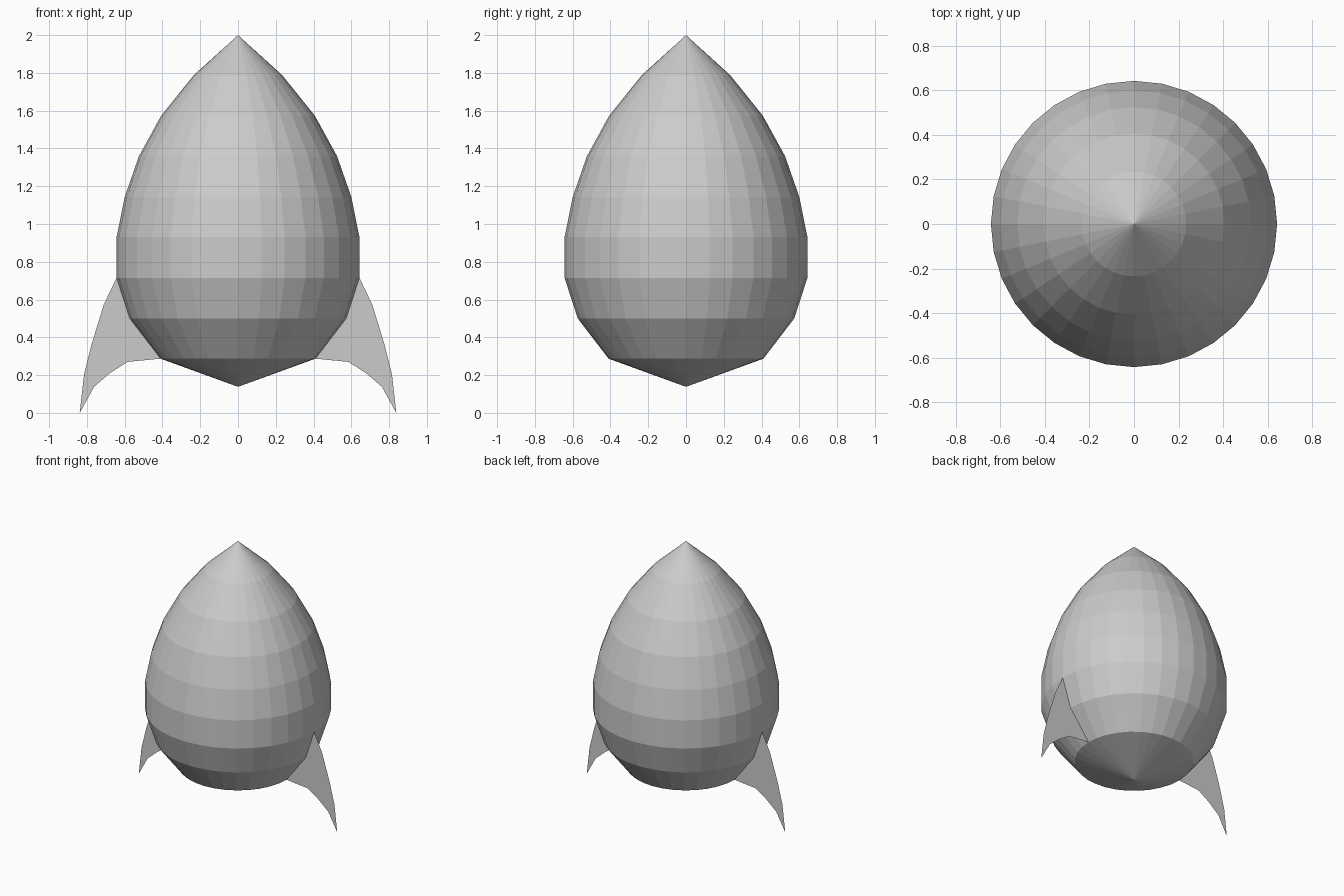
import bpy
import bmesh
import math
from mathutils import Vector

cube = bpy.data.objects.get("Cube")
if cube:
    bpy.data.objects.remove(cube, do_unlink=True)


def make_material(name, colour):
    mat = bpy.data.materials.new(name)
    mat.use_nodes = True
    mat.diffuse_color = colour
    mat.node_tree.nodes["Principled BSDF"].inputs["Base Color"].default_value = colour
    return mat


def make_object(name, bm, mat):
    mesh = bpy.data.meshes.new(name)
    bm.to_mesh(mesh)
    bm.free()
    mesh.materials.append(mat)
    obj = bpy.data.objects.new(name, mesh)
    bpy.context.collection.objects.link(obj)
    return obj


grey = make_material("light grey", (0.6, 0.6, 0.6, 1))

# Hull: faceted profile (radius, height) spun around z
profile = [(0, 2), (0.235, 1.787), (0.407, 1.573), (0.525, 1.358), (0.6, 1.143),
           (0.643, 0.93), (0.643, 0.715), (0.573, 0.5), (0.41, 0.287), (0, 0.138)]
bm = bmesh.new()
verts = [bm.verts.new((r, 0, z)) for r, z in profile]
edges = [bm.edges.new(pair) for pair in zip(verts, verts[1:])]
bmesh.ops.spin(bm, geom=verts + edges, cent=(0, 0, 0), axis=(0, 0, 1),
               angle=math.tau, steps=32)
bmesh.ops.remove_doubles(bm, verts=bm.verts[:], dist=0.0005)
bmesh.ops.recalc_face_normals(bm, faces=bm.faces[:])
make_object("hull", bm, grey)

# Fins: thin flat sheets that follow the hull on their inner edge
outline = [(0.643, 0.715), (0.71, 0.575), (0.775, 0.365), (0.815, 0.205), (0.838, 0),
           (0.762, 0.138), (0.678, 0.21), (0.585, 0.27), (0.41, 0.287), (0.573, 0.5)]
for name, side in (("left_fin", 1), ("right_fin", -1)):
    bm = bmesh.new()
    face = bm.faces.new([bm.verts.new((side * x, 0, z)) for x, z in outline])
    face.normal_update()
    if face.normal.dot(Vector((0, -1, 0))) < 0:
        face.normal_flip()
    make_object(name, bm, grey)
